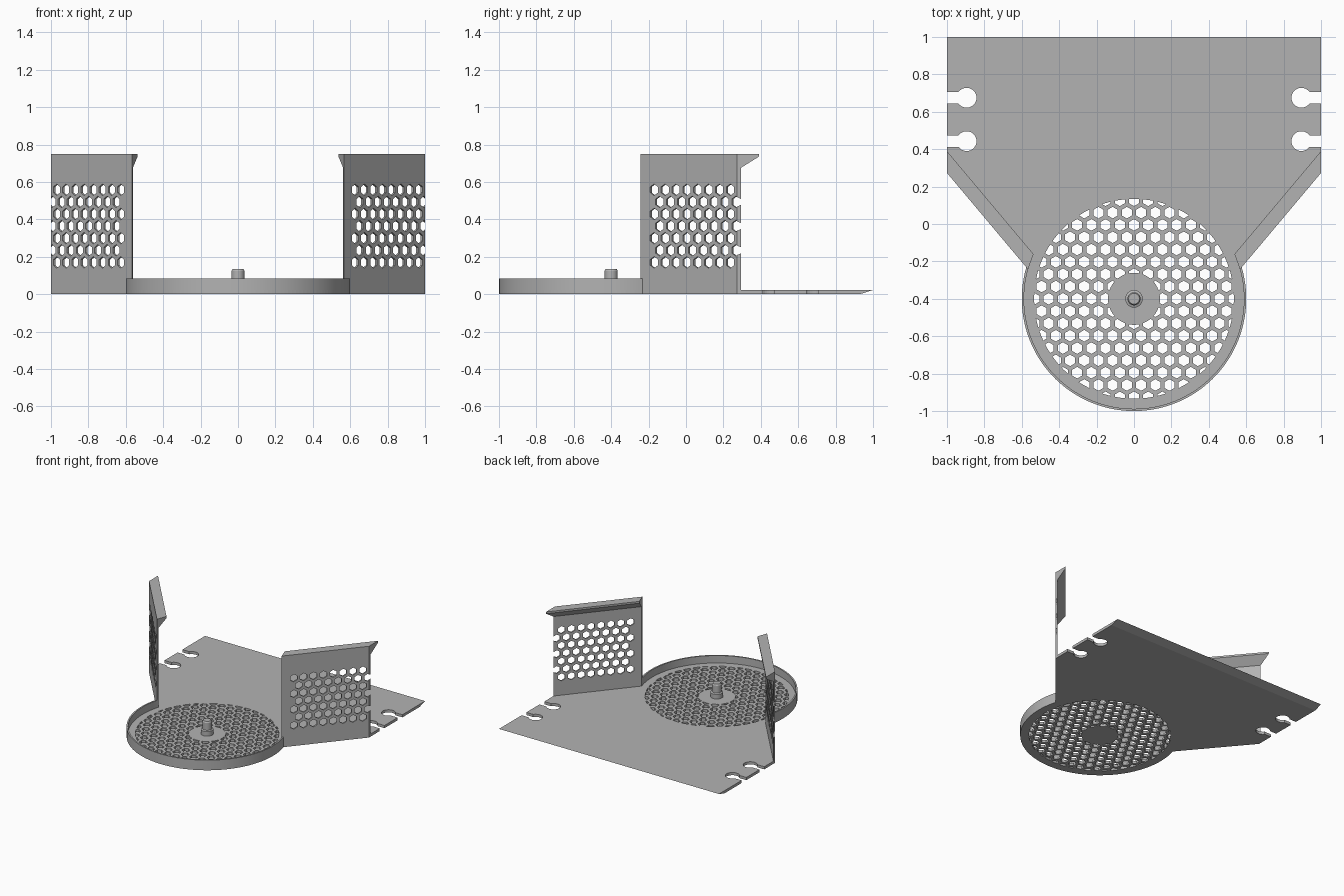
import bpy, bmesh, math
from mathutils import Vector

cube = bpy.data.objects.get("Cube")
if cube:
    bpy.data.objects.remove(cube)

grey = bpy.data.materials.new("plain_grey")
grey.use_nodes = True
COLOUR = (0.45, 0.45, 0.45, 1)
grey.diffuse_color = COLOUR
grey.node_tree.nodes["Principled BSDF"].inputs["Base Color"].default_value = COLOUR

DISH = Vector((0, -0.4))        # centre of the round tray
R_OUT, R_IN = 0.6, 0.588        # rim radii
PLATE_H, RIM_H, WALL_H = 0.022, 0.083, 0.75
PITCH, HOLE_R = 0.076, 0.031    # honeycomb spacing and hole size
ROW = PITCH * math.sqrt(3) / 2


def finish(name, bm, smooth=False):
    """Turn a bmesh into a named grey object."""
    bmesh.ops.recalc_face_normals(bm, faces=bm.faces)
    mesh = bpy.data.meshes.new(name)
    bm.to_mesh(mesh)
    bm.free()
    mesh.materials.append(grey)
    obj = bpy.data.objects.new(name, mesh)
    bpy.context.collection.objects.link(obj)
    if smooth:
        bpy.ops.object.select_all(action="DESELECT")
        obj.select_set(True)
        bpy.context.view_layer.objects.active = obj
        bpy.ops.object.shade_smooth_by_angle(angle=math.radians(30))
    return obj


def prism(bm, start, end):
    """Join two matching outlines into a closed solid."""
    a = [bm.verts.new(p) for p in start]
    b = [bm.verts.new(p) for p in end]
    bm.faces.new(a)
    bm.faces.new(b[::-1])
    for i in range(len(a)):
        j = (i + 1) % len(a)
        bm.faces.new((a[i], b[i], b[j], a[j]))


def arc(centre, radius, a0, a1, steps):
    return [Vector((centre[0] + radius * math.cos(a), centre[1] + radius * math.sin(a)))
            for a in (a0 + (a1 - a0) * i / steps for i in range(steps + 1))]


def lift(points, z):
    return [(p[0], p[1], z) for p in points]


def lathe(name, profile, centre, steps, a0=0.0, sweep=math.tau):
    """Revolve a closed or axis-touching (radius, z) profile about a vertical axis."""
    bm = bmesh.new()
    full = sweep >= math.tau
    rings = []
    for i in range(steps if full else steps + 1):
        a = a0 + sweep * i / steps
        rings.append([bm.verts.new((centre[0] + r * math.cos(a),
                                    centre[1] + r * math.sin(a), z)) for r, z in profile])
    n = len(profile)
    for i in range(steps):
        r0, r1 = rings[i], rings[(i + 1) % len(rings)]
        for k in range(n):
            m = (k + 1) % n
            bm.faces.new((r0[k], r1[k], r1[m], r0[m]))
    if not full:
        bm.faces.new(rings[0])
        bm.faces.new(rings[-1][::-1])
    bmesh.ops.remove_doubles(bm, verts=bm.verts, dist=1e-5)
    return finish(name, bm, True)


def boolean(obj, cutter, operation):
    """Apply a boolean and discard the cutter."""
    cutter.hide_render = True
    mod = obj.modifiers.new("cut", "BOOLEAN")
    mod.operation, mod.object, mod.solver = operation, cutter, "EXACT"
    bpy.context.view_layer.update()
    graph = bpy.context.evaluated_depsgraph_get()
    mesh = bpy.data.meshes.new_from_object(obj.evaluated_get(graph))
    obj.modifiers.clear()
    obj.data = mesh
    bpy.data.objects.remove(cutter)


# Wall line: starts at the side edge and runs towards the tray
CORNER = Vector((1, 0.273))
ALONG = Vector((-1, -1.19)).normalized()
INWARD = Vector((ALONG.y, -ALONG.x))


def reach_circle(p, radius):
    """First point where a line from p along the wall meets the tray circle."""
    q = p - DISH
    b = q.dot(ALONG)
    return p + ALONG * (-b - math.sqrt(b * b - q.length_squared + radius * radius))


# Base plate outline: right half with keyhole slots, then mirrored
joint = reach_circle(CORNER, R_OUT)
joint_angle = math.atan2(joint.y - DISH.y, joint.x)
half = arc(DISH, R_OUT, -math.pi / 2, joint_angle, 48) + [CORNER]
SLOT = 0.031
for y in (0.443, 0.675):
    a = math.asin(SLOT / 0.053)
    half.append(Vector((1, y - SLOT)))
    half += arc((0.895, y), 0.053, -a, a - math.tau, 24)
    half.append(Vector((1, y + SLOT)))
half.append(Vector((1, 1)))
outline = half + [Vector((-p.x, p.y)) for p in half[:0:-1]]
under = [Vector((p.x, 0.93)) if p.y > 0.99 else p for p in outline]   # bevelled back edge
bm = bmesh.new()
prism(bm, lift(under, 0), lift(outline, PLATE_H))
plate = finish("base_plate", bm)

# Honeycomb drain holes, trimmed to a ring
bm = bmesh.new()
for j in range(-9, 10):
    for i in range(-9, 10):
        c = DISH + Vector(((i + (j % 2) / 2) * PITCH, j * ROW))
        if 0.11 < (c - DISH).length < 0.565:
            hexagon = arc(c, HOLE_R, math.pi / 6, math.pi / 6 + math.tau, 6)[:-1]
            prism(bm, lift(hexagon, -0.05), lift(hexagon, 0.07))
holes = finish("drain_hole_cutter", bm)
ring = lathe("ring_cutter", [(0.139, -0.03), (0.534, -0.03), (0.534, 0.05), (0.139, 0.05)],
             DISH, 96)
boolean(holes, ring, "INTERSECT")
boolean(plate, holes, "DIFFERENCE")

# Raised rim around the front of the tray
lathe("tray_rim", [(R_IN, PLATE_H), (R_OUT, PLATE_H), (R_OUT, RIM_H), (R_IN, RIM_H)],
      DISH, 96, joint_angle, -(math.pi + 2 * joint_angle))

# Centre peg with collar
lathe("centre_peg", [(0, PLATE_H), (0.047, PLATE_H), (0.047, 0.06), (0.035, 0.065),
                     (0.035, 0.125), (0.029, 0.135), (0, 0.135)], DISH, 24)

# Perforated side walls with an inward lip: (inward offset, height) section
SECTION = [(0, PLATE_H), (0.013, PLATE_H), (0.013, 0.675),
           (0.075, 0.735), (0.075, WALL_H), (0, WALL_H)]
for side, label in ((1, "left"), (-1, "right")):
    outer, inner = [], []
    for off, z in SECTION:
        p = CORNER + INWARD * off
        p = p + ALONG * ((1 - p.x) / ALONG.x)
        q = reach_circle(p, R_IN)
        outer.append((side * p.x, p.y, z))
        inner.append((side * q.x, q.y, z))
    bm = bmesh.new()
    prism(bm, outer, inner)
    wall = finish(label + "_wall", bm)

    bm = bmesh.new()
    first = (0.627 - 1) / ALONG.x
    for row in range(7):
        for k in range(8):
            t = first - (k + (row % 2) / 2) * PITCH
            z = 0.558 - row * 0.0647
            ends = []
            for off in (-0.03, 0.04):
                loop = []
                for h in arc((t, z), HOLE_R, math.pi / 6, math.pi / 6 + math.tau, 6)[:-1]:
                    p = CORNER + ALONG * h.x + INWARD * off
                    loop.append((side * p.x, p.y, h.y))
                ends.append(loop)
            prism(bm, *ends)
    boolean(wall, finish("wall_hole_cutter", bm), "DIFFERENCE")
